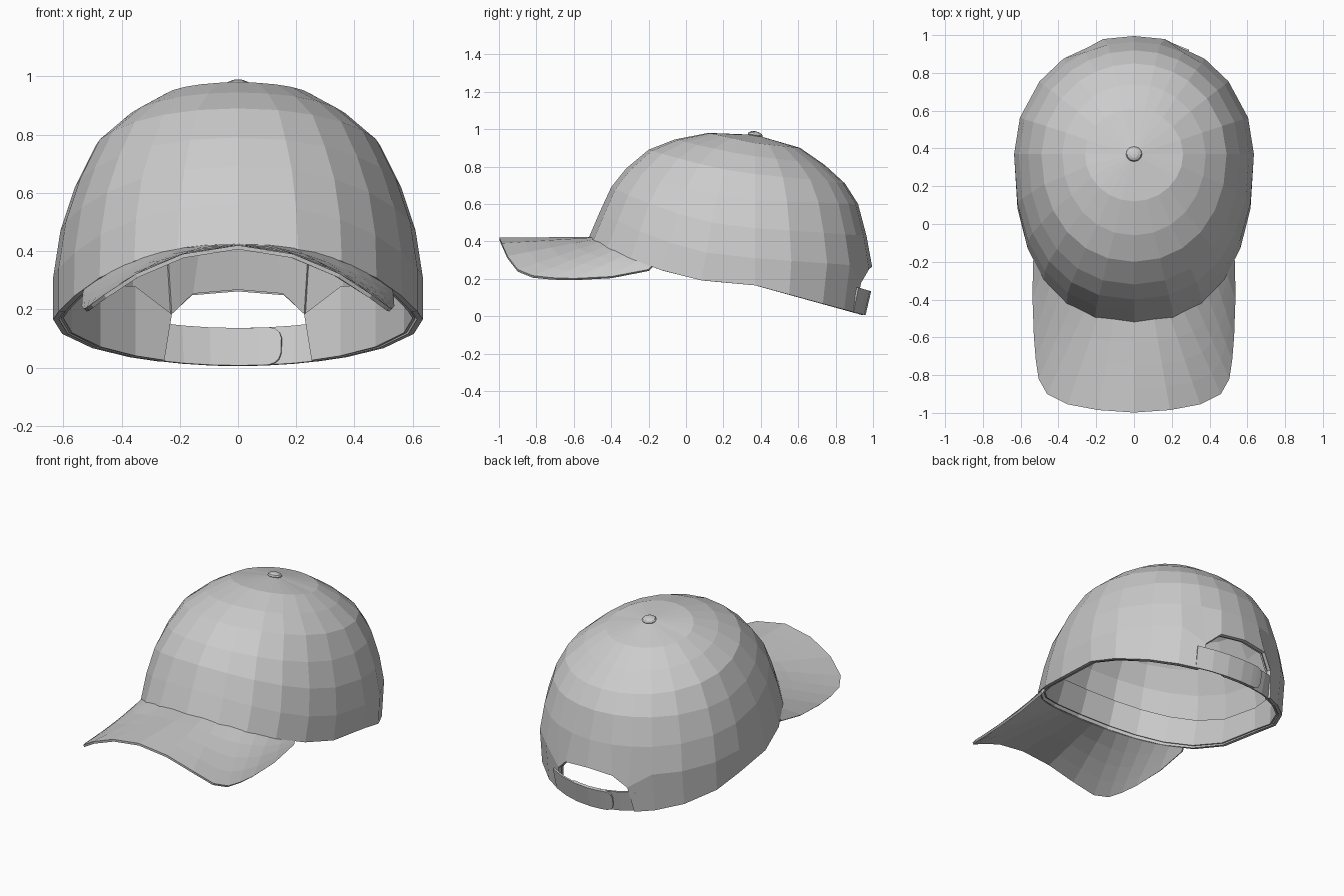
import bpy, bmesh
from math import sin, cos, radians

if "Cube" in bpy.data.objects:
    bpy.data.objects.remove(bpy.data.objects["Cube"])

CY = 0.37   # y of the crown's apex


def make(name, verts, faces, thickness=0.0):
    me = bpy.data.meshes.new(name)
    me.from_pydata(verts, [], faces)
    ob = bpy.data.objects.new(name, me)
    bpy.context.collection.objects.link(ob)
    if thickness:
        m = ob.modifiers.new("thickness", 'SOLIDIFY')
        m.thickness, m.offset = thickness, -1
    return ob


def grid_faces(rows, cols):
    return [(i * cols + j, (i + 1) * cols + j, (i + 1) * cols + j + 1, i * cols + j + 1)
            for i in range(rows - 1) for j in range(cols - 1)]


# Crown profiles, apex to rim: (distance from apex axis, height)
front = [(.25, .98), (.43, .945), (.57, .89), (.69, .79), (.77, .69), (.83, .56), (.89, .42)]
side = [(.26, .925), (.38, .855), (.49, .76), (.56, .62), (.61, .47), (.635, .31), (.635, .165)]
back = [(.24, .90), (.37, .81), (.48, .71), (.55, .60), (.595, .43), (.625, .265), (.588, .005)]


def crown_point(i, deg):
    """Point on ring i; 0 degrees is the front, 90 is +x, 180 the back."""
    t = i / 6
    s, c = sin(radians(deg)), cos(radians(deg))
    is_front = c > 1e-6
    n = 2 + 0.4 * t if is_front else 2
    end = front[i] if is_front else back[i]
    w = abs(c) ** (2 / n)
    x = side[i][0] * abs(s) ** (2 / n) * (1 if s >= 0 else -1)
    y = CY - end[0] * w * (1 if is_front else -1)
    z = side[i][1] + (end[1] - side[i][1]) * w ** (1 + t if is_front else 1)
    # round the corners of the rear opening
    d = abs(180 - deg)
    if i == 5 and abs(d - 25) < .1:
        x, z = x * .9, z - .09
    elif i == 5 and abs(d - 13) < .1:
        x, z = x * 1.15, z - .015
    return (x, y, z)


# Crown: low-poly dome with a gap at the back
half = [0, 15, 30, 45, 60, 75, 90, 108, 128, 144, 155, 167]
angles = half + [180] + [360 - a for a in reversed(half[1:])]
N = len(angles)
in_gap = lambda j: 155 <= angles[j] < 205
verts = [crown_point(i, a) for i in range(7) for a in angles]
ring = lambda i, j: i * N + j % N
quad = lambda i, j: (ring(i, j), ring(i + 1, j), ring(i + 1, j + 1), ring(i, j + 1))
faces = [quad(i, j) for i in range(6) for j in range(N) if not (i == 5 and in_gap(j))]
faces += [(7 * N, ring(0, j), ring(0, j + 1)) for j in range(N)]
make("crown", verts + [(0, CY, .97)], faces, .02)

# Sweatband lining the rim and framing the rear opening
inner = [(x * .96, CY + (y - CY) * .96, z + .004) for x, y, z in verts]
band = [quad(4 if in_gap(j) else 5, j) for j in range(N)]
used = sorted({v for f in band for v in f})
index = {v: k for k, v in enumerate(used)}
make("sweatband", [inner[v] for v in used], [[index[v] for v in f] for f in band], .01)

# Brim: lofted from the crown rim to a curved outer edge
edge = [(.535, -.2, .25), (.537, -.4, .212), (.53, -.6, .202), (.52, -.72, .206), (.505, -.82, .217),
        (.46, -.9, .25), (.35, -.955, .322), (.19, -.985, .39), (0, -.998, .42)]
edge = [(-x, y, z) for x, y, z in edge] + [p for p in reversed(edge[:-1])]
M, R = len(edge), 5
verts = []
for r in range(R):
    v = r / (R - 1)
    for k, o in enumerate(edge):
        x, y, z = crown_point(6, -55 + 110 * k / (M - 1))
        p = (x * .985, CY + (y - CY) * .985, z + .004)
        verts.append([p[q] + (o[q] - p[q]) * v for q in range(3)])
make("brim", verts, grid_faces(R, M), .014)

# Adjustable strap: two overlapping tabs with rounded ends
def strap(name, sign, grow):
    cols = [(-27, 1), (-18, 1), (-9, 1), (0, 1), (7, 1), (10, 1), (12, .9), (13.3, .72), (14, .4)]
    vs = []
    for v in (1, 0):
        for deg, h in cols:
            a = radians(deg)
            f = .5 + (v - .5) * h
            c = cos(a)
            low, high = .165 - .16 * c, .155 + .18 * (.88 - c)
            vs.append((sign * (.62 + .015 * f + grow) * sin(a),
                       CY + (.583 + .03 * f + grow) * c, low + (high - low) * f))
    fs = grid_faces(2, len(cols))
    # keep the outer side facing backwards
    fs = [f if sign < 0 else f[::-1] for f in fs]
    return make(name, vs, fs, .01)


strap("strap_inner", 1, -.006)
strap("strap_outer", -1, .007)

# Button on top
bm = bmesh.new()
bmesh.ops.create_uvsphere(bm, u_segments=12, v_segments=6, radius=1)
for v in bm.verts:
    v.co = (v.co.x * .043, CY + v.co.y * .04, .969 + v.co.z * .02 - v.co.y * .006)
me = bpy.data.meshes.new("button")
bm.to_mesh(me)
bm.free()
bpy.context.collection.objects.link(bpy.data.objects.new("button", me))
